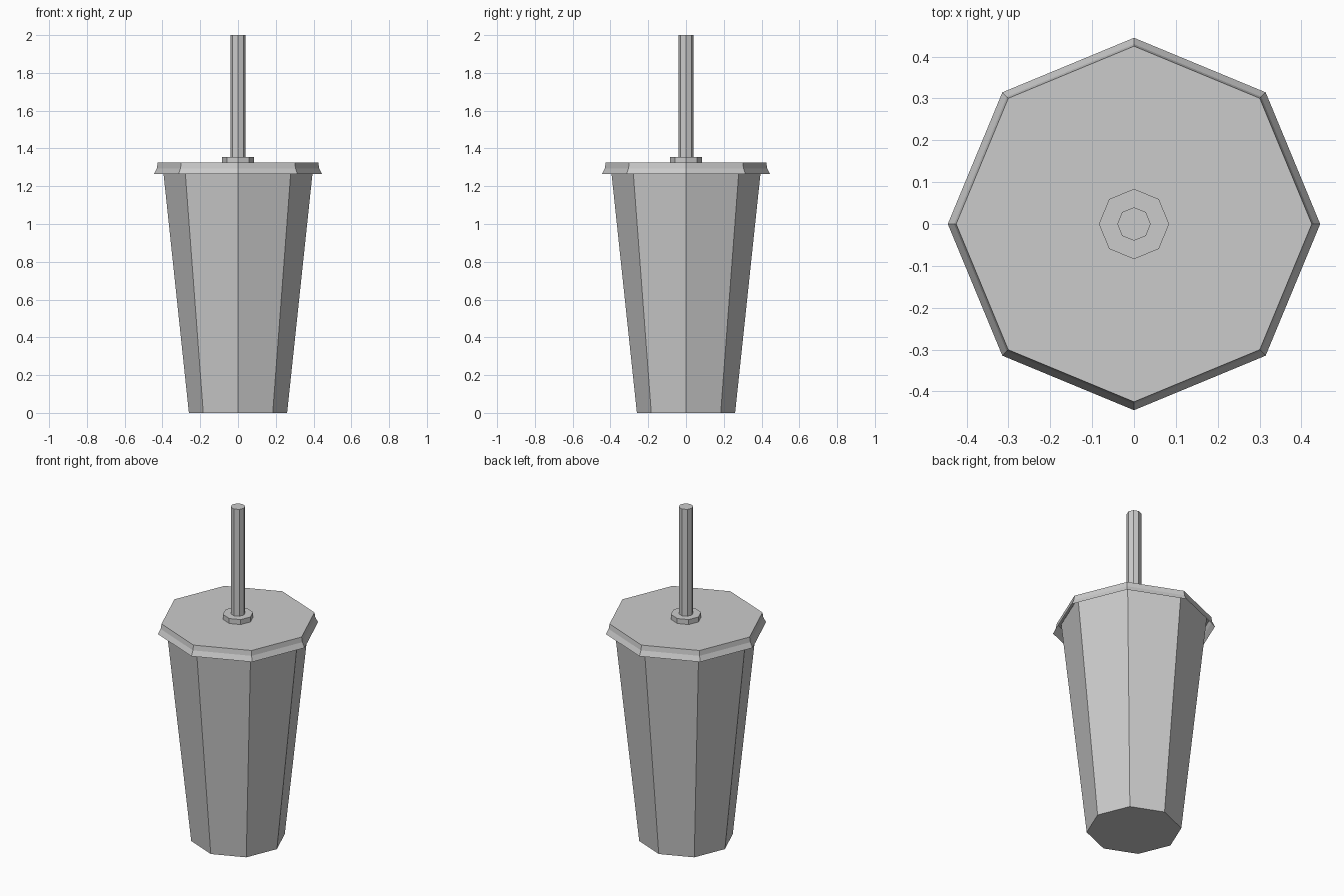
import bpy, bmesh
from math import cos, sin, pi

if "Cube" in bpy.data.objects:
    bpy.data.objects.remove(bpy.data.objects["Cube"])

SIDES = 8


def lathe(name, profile, cap_bottom=True, cap_top=True):
    """Flat-sided octagonal part from (radius, z) pairs, listed bottom to top."""
    bm = bmesh.new()
    rings = []
    for r, z in profile:
        rings.append([bm.verts.new((r * cos(2 * pi * i / SIDES),
                                    r * sin(2 * pi * i / SIDES), z))
                      for i in range(SIDES)])
    for low, high in zip(rings, rings[1:]):
        for i in range(SIDES):
            j = (i + 1) % SIDES
            bm.faces.new((low[i], low[j], high[j], high[i]))
    if cap_bottom:
        bm.faces.new(rings[0][::-1])
    if cap_top:
        bm.faces.new(rings[-1])
    mesh = bpy.data.meshes.new(name)
    bm.to_mesh(mesh)
    bm.free()
    obj = bpy.data.objects.new(name, mesh)
    bpy.context.collection.objects.link(obj)
    return obj


# Tapered cup body, its open rim tucked up under the lid
lathe("cup_body", [(0.26, 0.0), (0.40, 1.32)], cap_top=False)

# Lid with a flared skirt, open underneath
lathe("lid", [(0.445, 1.265), (0.43, 1.295), (0.425, 1.325)], cap_bottom=False)

# Raised collar around the straw hole
lathe("straw_collar", [(0.084, 1.325), (0.084, 1.355)], cap_bottom=False)

# Straw
lathe("straw", [(0.04, 1.325), (0.04, 2.0)], cap_bottom=False)
